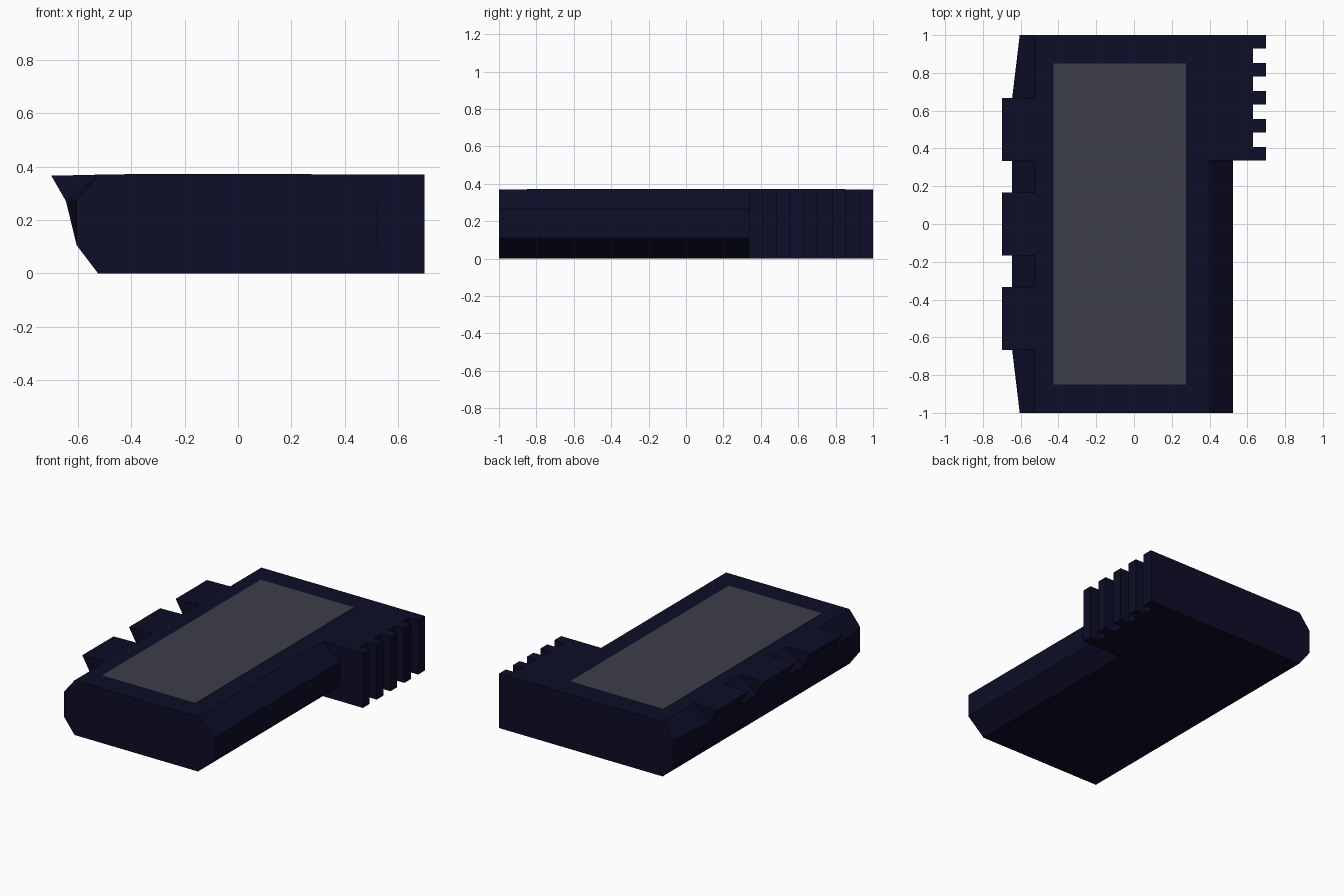
import bpy, bmesh

if "Cube" in bpy.data.objects:
    bpy.data.objects.remove(bpy.data.objects["Cube"])

H = 0.37


def material(name, rgb):
    m = bpy.data.materials.new(name)
    m.diffuse_color = (*rgb, 1)
    m.use_nodes = True
    m.node_tree.nodes["Principled BSDF"].inputs["Base Color"].default_value = m.diffuse_color
    return m


NAVY = material("navy_shell", (0.004, 0.004, 0.021))
GREY = material("grey_screen", (0.047, 0.047, 0.069))


def loft(name, rings, mat):
    """Skin a list of matching closed rings and cap both ends."""
    bm = bmesh.new()
    vs = [[bm.verts.new(p) for p in r] for r in rings]
    n = len(vs[0])
    for a, b in zip(vs, vs[1:]):
        for i in range(n):
            j = (i + 1) % n
            bm.faces.new((a[i], a[j], b[j], b[i]))
    bm.faces.new(vs[0])
    bm.faces.new(vs[-1])
    bmesh.ops.recalc_face_normals(bm, faces=bm.faces)
    me = bpy.data.meshes.new(name)
    bm.to_mesh(me)
    bm.free()
    me.materials.append(mat)
    ob = bpy.data.objects.new(name, me)
    bpy.context.collection.objects.link(ob)
    return ob


# chamfered body whose left shoulder widens between the ends
def body_ring(y, shoulder):
    return [(x, y, z) for x, z in (
        (-0.525, 0), (0.40, 0), (0.525, 0.11), (0.525, 0.265),
        (0.40, H), (-0.525, H), (shoulder, 0.27), (-0.605, 0.105))]


loft("body", [body_ring(-1, -0.605), body_ring(-0.667, -0.645),
              body_ring(0.667, -0.645), body_ring(1, -0.605)], NAVY)

# three wedge teeth along the left edge
wedge = [(-0.525, H), (-0.70, 0.366), (-0.645, 0.27)]
for k, yc in enumerate((-0.5, 0, 0.5)):
    loft(f"edge_tooth_{k + 1}",
         [[(x, yc + s * 0.167, z) for x, z in wedge] for s in (-1, 1)], NAVY)

# side grip: comb outline with five ribs, extruded through the full height
outline = [(0.40, 1), (0.40, 0.337)]
pitch, rib = 0.148, 0.071
for k in range(5):
    y = 0.337 + k * pitch
    top = y + rib
    if k:
        outline.append((0.63, y))
    outline += [(0.70, y), (0.70, top)]
    if k < 4:
        outline.append((0.63, top))
loft("side_grip", [[(x, y, z) for x, y in outline] for z in (0, H)], NAVY)

# flat screen panel set into the top
screen = [(-0.425, -0.85), (0.275, -0.85), (0.275, 0.85), (-0.425, 0.85)]
loft("screen", [[(x, y, z) for x, y in screen] for z in (0.36, 0.372)], GREY)
